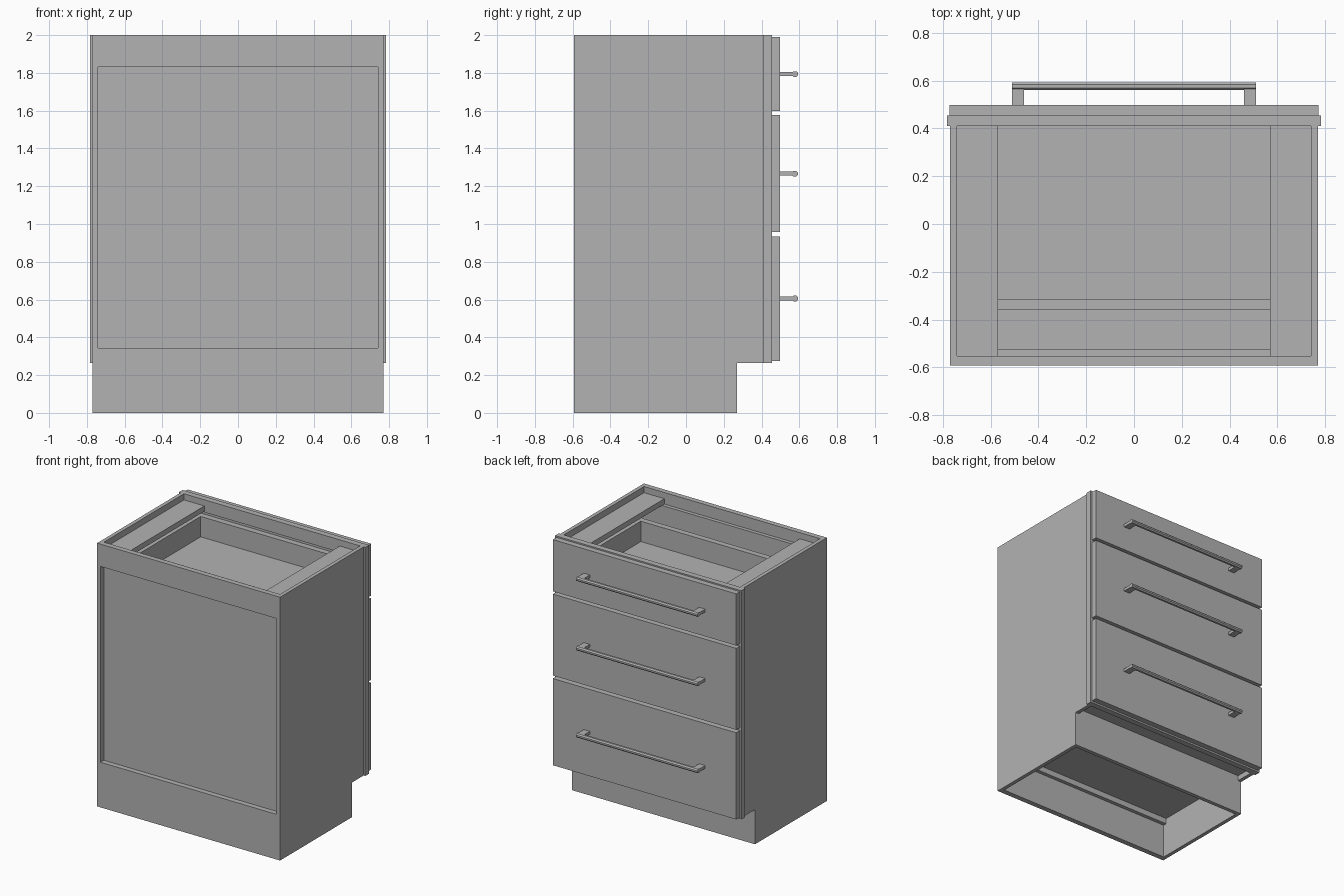
import bpy
import bmesh

old = bpy.data.objects.get("Cube")
if old:
    bpy.data.objects.remove(old, do_unlink=True)

GREY = (0.45, 0.45, 0.45, 1.0)
grey = bpy.data.materials.new("plain grey")
grey.use_nodes = True
grey.diffuse_color = GREY
grey.node_tree.nodes["Principled BSDF"].inputs["Base Color"].default_value = GREY


def finish(name, bm):
    bmesh.ops.recalc_face_normals(bm, faces=bm.faces)
    mesh = bpy.data.meshes.new(name)
    bm.to_mesh(mesh)
    bm.free()
    mesh.materials.append(grey)
    obj = bpy.data.objects.new(name, mesh)
    bpy.context.collection.objects.link(obj)
    return obj


def box(name, xs, ys, zs):
    """Box between the given low and high bounds on each axis."""
    bm = bmesh.new()
    bmesh.ops.create_cube(bm, size=1)
    for v in bm.verts:
        v.co = [b[0] if c < 0 else b[1] for c, b in zip(v.co, (xs, ys, zs))]
    return finish(name, bm)


def mirrored_box(name, xs, ys, zs):
    box("left_" + name, xs, ys, zs)
    box("right_" + name, (-xs[1], -xs[0]), ys, zs)


# Main planes of the carcass
BACK, BACK_IN, FRAME, FRONT, FACE = -0.593, -0.553, 0.409, 0.454, 0.498
SIDE_IN, SIDE_OUT = 0.74, 0.769
TOE, TOE_Z, TOP = 0.27, 0.263, 2.0
inner = (-SIDE_IN, SIDE_IN)

# Side panels with the toe notch
profile = [(BACK, 0), (TOE, 0), (TOE, TOE_Z), (FRAME, TOE_Z), (FRAME, TOP), (BACK, TOP)]
for side, sign in (("left", 1), ("right", -1)):
    bm = bmesh.new()
    face = bm.faces.new([bm.verts.new((sign * SIDE_IN, y, z)) for y, z in profile])
    out = bmesh.ops.extrude_face_region(bm, geom=[face])
    for v in out["geom"]:
        if isinstance(v, bmesh.types.BMVert):
            v.co.x = sign * SIDE_OUT
    finish(side + "_side_panel", bm)

# Back rails, recessed back panel, floor and toe board
box("back_top_rail", inner, (BACK, BACK_IN), (1.83, TOP))
box("back_bottom_rail", inner, (BACK, BACK_IN), (0, 0.343))
box("back_panel", inner, (BACK_IN, -0.525), (0.26, 1.912))
box("cabinet_floor", inner, (-0.525, FRAME), (0.303, 0.343))
box("toe_board", inner, (TOE - 0.03, TOE), (0, 0.303))

# Flat strips along the top of each side
mirrored_box("top_strip", (0.569, SIDE_IN), (BACK_IN, FRAME), (1.912, 1.953))

# Face frame
STILE = 0.67
mirrored_box("frame_stile", (STILE, 0.783), (FRAME, FRONT), (TOE_Z, TOP))
rails = {"bottom": (TOE_Z, 0.343), "lower": (0.90, 0.99),
         "upper": (1.54, 1.63), "top": (1.905, TOP)}
for name, zs in rails.items():
    box(name + "_frame_rail", (-STILE, STILE), (FRAME, FRONT), zs)

# Drawers: face, open box and pull; (face bottom, face top, box bottom, box top)
drawers = {"top": (1.597, 1.99, 1.67, 1.865),
           "middle": (0.957, 1.576, 1.03, 1.45),
           "bottom": (0.276, 0.935, 0.38, 0.81)}
OUT, IN, REAR, REAR_IN = 0.645, 0.60, -0.36, -0.315
for name, (z0, z1, b0, b1) in drawers.items():
    name += "_drawer_"
    box(name + "face", (-0.771, 0.771), (FRONT, FACE), (z0, z1))
    mirrored_box(name + "wall", (IN, OUT), (REAR, FRONT), (b0, b1))
    box(name + "box_front", (-IN, IN), (FRAME, FRONT), (b0, b1))
    box(name + "box_back", (-IN, IN), (REAR, REAR_IN), (b0, b1))
    box(name + "box_floor", (-IN, IN), (REAR_IN, FRAME), (b0 + 0.01, b0 + 0.04))

    # Pull: two flat posts and a chamfered bar
    mid = (z0 + z1) / 2
    mirrored_box(name + "pull_post", (0.46, 0.51), (FACE, 0.575), (mid - 0.011, mid + 0.011))
    bar = box(name + "pull_bar", (-0.51, 0.51), (0.56, 0.593), (mid - 0.015, mid + 0.015))
    bm = bmesh.new()
    bm.from_mesh(bar.data)
    long_edges = [e for e in bm.edges if abs(e.verts[0].co.x - e.verts[1].co.x) > 0.5]
    bmesh.ops.bevel(bm, geom=long_edges, offset=0.009, segments=1, affect='EDGES')
    bm.to_mesh(bar.data)
    bm.free()
